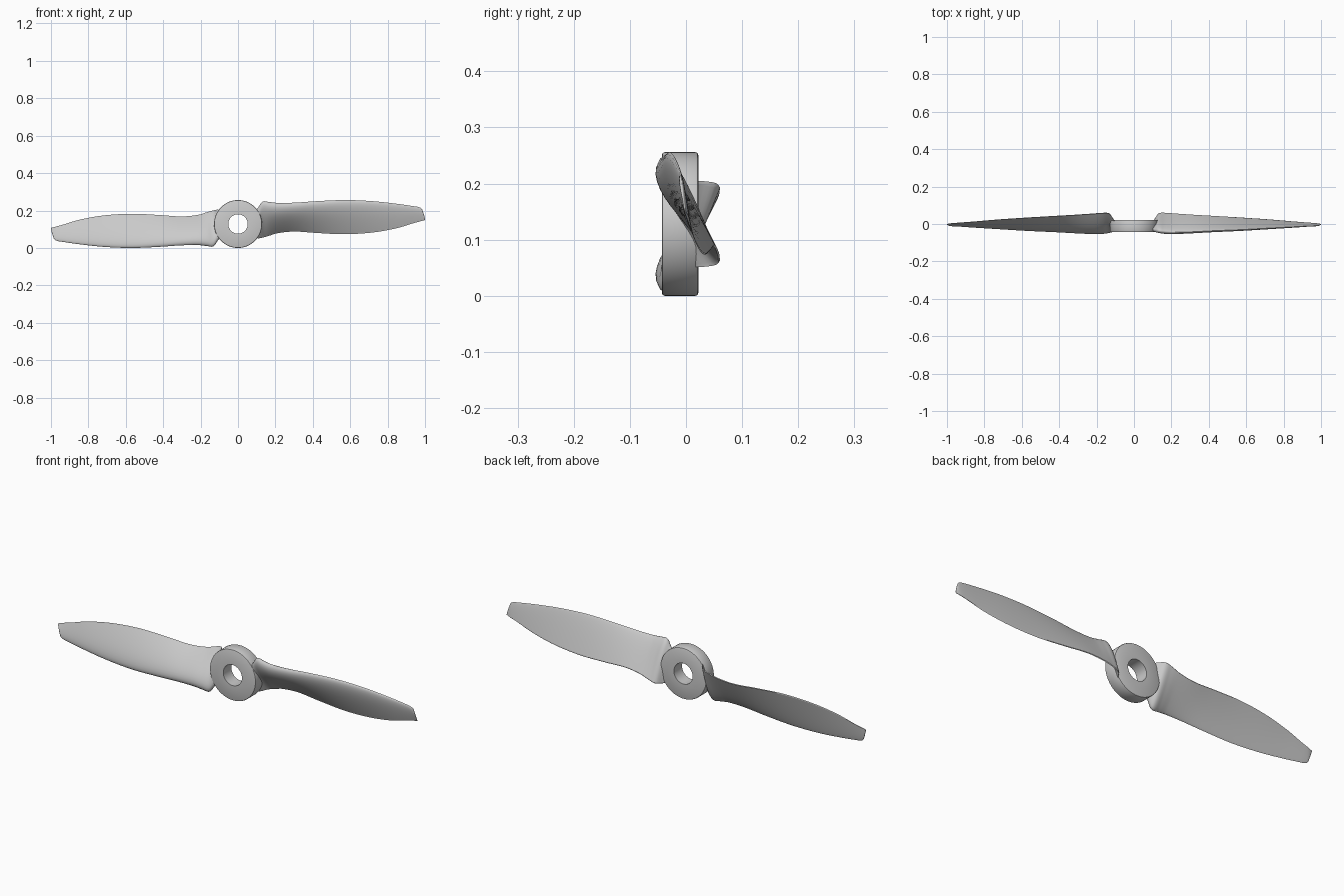
import bpy, bmesh, math
from mathutils import Vector

if "Cube" in bpy.data.objects:
    bpy.data.objects.remove(bpy.data.objects["Cube"])

CZ = 0.128  # hub axis height


def finish(name, bm, angle):
    bmesh.ops.recalc_face_normals(bm, faces=bm.faces[:])
    me = bpy.data.meshes.new(name)
    bm.to_mesh(me)
    bm.free()
    ob = bpy.data.objects.new(name, me)
    bpy.context.collection.objects.link(ob)
    bpy.ops.object.select_all(action='DESELECT')
    ob.select_set(True)
    bpy.context.view_layer.objects.active = ob
    bpy.ops.object.shade_smooth_by_angle(angle=math.radians(angle))
    return ob


def loft(bm, rings, close_u=False):
    vs = [[bm.verts.new(p) for p in r] for r in rings]
    n = len(vs[0])
    pairs = list(zip(vs, vs[1:])) + ([(vs[-1], vs[0])] if close_u else [])
    for a, b in pairs:
        for i in range(n):
            j = (i + 1) % n
            bm.faces.new((a[i], a[j], b[j], b[i]))
    if not close_u:
        bm.faces.new(vs[0])
        bm.faces.new(vs[-1])


# Hub: bevelled ring profile (radius, y) turned around the y axis
profile = [(0.052, -0.043), (0.123, -0.043), (0.1265, -0.0415), (0.128, -0.038),
           (0.128, 0.017), (0.1265, 0.0205), (0.123, 0.022), (0.052, 0.022)]
bm = bmesh.new()
rings = []
for k in range(72):
    a = math.tau * k / 72
    rings.append([(r * math.cos(a), y, CZ + r * math.sin(a)) for r, y in profile])
loft(bm, rings, close_u=True)
finish("hub", bm, 35)

# Blade stations: x, leading z, trailing z, leading y, trailing y, front bulge, back bulge
stations = [
    (0.085, 0.195, 0.060, -0.026, 0.012, 0.014, 0.008),
    (0.105, 0.212, 0.052, -0.032, 0.020, 0.018, 0.012),
    (0.130, 0.247, 0.056, -0.038, 0.055, 0.026, 0.014),
    (0.165, 0.246, 0.066, -0.042, 0.060, 0.030, 0.012),
    (0.210, 0.241, 0.080, -0.044, 0.057, 0.030, 0.009),
    (0.300, 0.242, 0.089, -0.042, 0.051, 0.026, 0.006),
    (0.420, 0.250, 0.081, -0.036, 0.044, 0.022, 0.004),
    (0.570, 0.256, 0.074, -0.030, 0.035, 0.018, 0.003),
    (0.720, 0.250, 0.083, -0.022, 0.025, 0.014, 0.002),
    (0.850, 0.236, 0.106, -0.015, 0.014, 0.010, 0.002),
    (0.940, 0.223, 0.133, -0.010, 0.007, 0.007, 0.002),
    (0.970, 0.217, 0.141, -0.009, 0.005, 0.006, 0.002),
    (0.985, 0.205, 0.145, -0.008, 0.003, 0.005, 0.002),
    (1.000, 0.158, 0.149, -0.004, 0.000, 0.001, 0.001),
]


def smooth(rows, steps=5):
    # finite-difference Hermite interpolation along x
    def slope(i):
        a, b = rows[max(i - 1, 0)], rows[min(i + 1, len(rows) - 1)]
        return [(q - p) / (b[0] - a[0]) for p, q in zip(a, b)]
    out = []
    for i in range(len(rows) - 1):
        p, q, mp, mq = rows[i], rows[i + 1], slope(i), slope(i + 1)
        h = q[0] - p[0]
        for s in range(steps):
            t = s / steps
            h00, h10 = 2*t**3 - 3*t**2 + 1, t**3 - 2*t**2 + t
            h01, h11 = 3*t**2 - 2*t**3, t**3 - t**2
            out.append([h00*a + h10*h*m + h01*b + h11*h*n
                        for a, b, m, n in zip(p, q, mp, mq)])
            out[-1][0] = p[0] + t * h
    return out + [list(rows[-1])]


def foil(c):
    # aerofoil half thickness, normalised to 1 at its thickest
    return 2 * 5 * (0.2969*math.sqrt(c) - 0.126*c - 0.3516*c*c
                    + 0.2843*c**3 - 0.0955*c**4)


def section(row):
    x, zl, zt, yl, yt, tf, tb = row
    le, te = Vector((x, yl, zl)), Vector((x, yt, zt))
    d = (te - le).normalized()
    nrm = Vector((0, d.z, -d.y))  # towards the front
    n, pts = 16, []
    for k in range(2 * n):
        a = math.pi * k / n
        c = (1 - math.cos(a)) / 2
        off = tf * foil(c) if k <= n else -tb * foil(c)
        pts.append(le.lerp(te, c) + nrm * (off + (0.0005 if k == n else 0)))
    return pts


# Two blades, the second turned half a revolution about the hub axis
for name, s in (("right_blade", 1), ("left_blade", -1)):
    bm = bmesh.new()
    rings = [[(s * p.x, p.y, CZ + s * (p.z - CZ)) for p in section(r)]
             for r in smooth(stations)]
    loft(bm, rings)
    finish(name, bm, 50)
